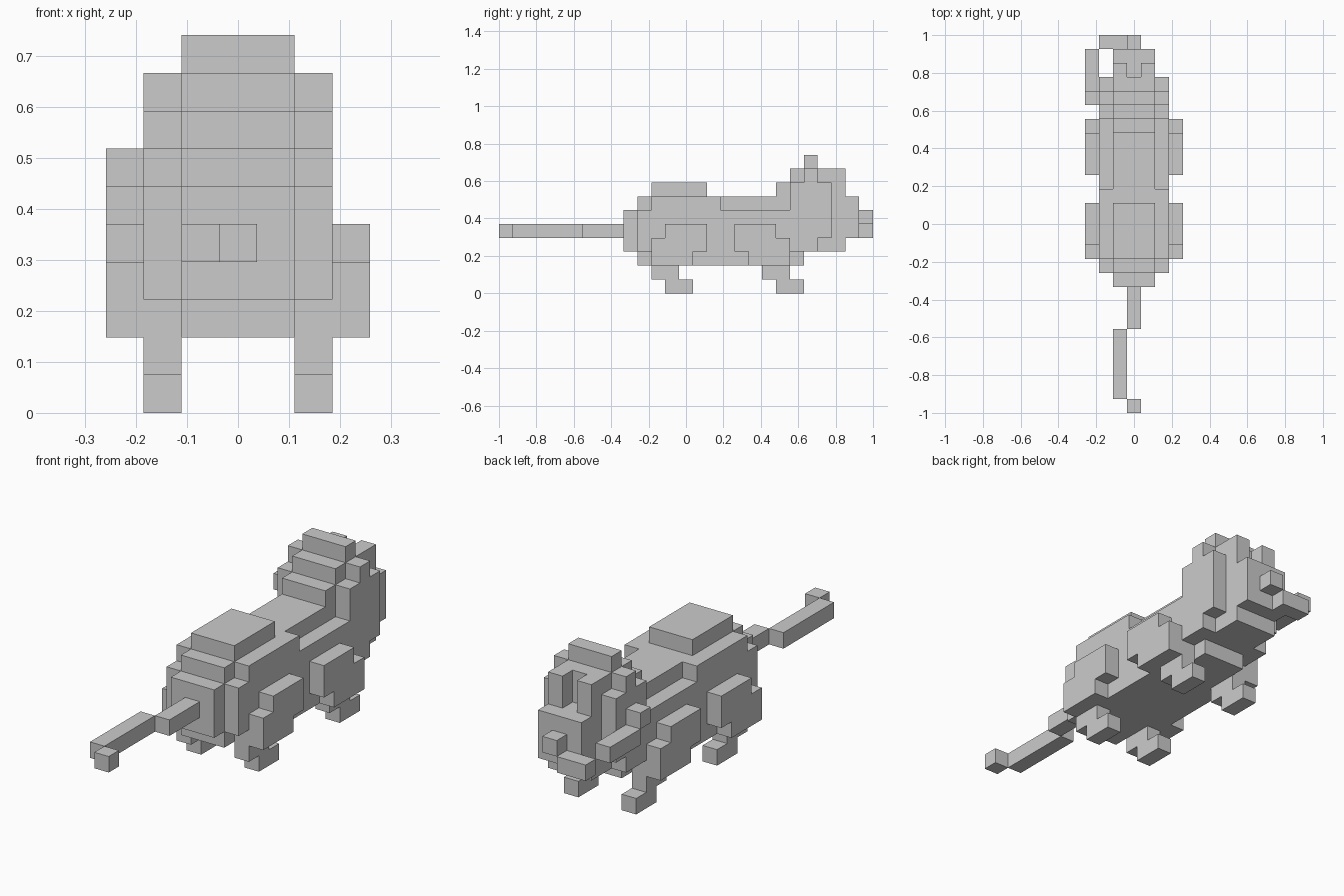
import bpy, bmesh
from mathutils import Vector

if "Cube" in bpy.data.objects:
    bpy.data.objects.remove(bpy.data.objects["Cube"])

U = 2 / 27          # edge of one voxel; x cells are centred, y cells 0..26, z cells 0..9
DIRS = [Vector(d) for d in ((1, 0, 0), (-1, 0, 0), (0, 1, 0), (0, -1, 0), (0, 0, 1), (0, 0, -1))]


def box(x0, x1, y0, y1, z0, z1):
    """Cells: x inclusive, y and z half open."""
    return {(x, y, z) for x in range(x0, x1 + 1) for y in range(y0, y1) for z in range(z0, z1)}


def sym(w, y0, y1, z0, z1):
    return box(-w, w, y0, y1, z0, z1)


def pair(x, y0, y1, z0, z1):
    return box(x, x, y0, y1, z0, z1) | box(-x, -x, y0, y1, z0, z1)


parts = {}

# Barrel-shaped body with rounded rump, raised back and stepped flanks
parts["body"] = (sym(1, 9, 10, 3, 6) | sym(1, 10, 22, 2, 7) | sym(2, 10, 11, 3, 6)
                 | sym(2, 11, 21, 2, 6) | sym(2, 21, 22, 3, 6)
                 | pair(2, 11, 16, 6, 7) | sym(1, 11, 15, 7, 8))

# Head with muzzle, brow columns and crest
parts["head"] = (sym(2, 22, 23, 3, 8) | sym(2, 23, 24, 4, 8) | sym(2, 21, 22, 6, 8)
                 | sym(1, 20, 21, 7, 8) | sym(1, 21, 24, 3, 9) | sym(1, 24, 25, 3, 7)
                 | pair(1, 24, 25, 7, 9) | sym(1, 25, 26, 4, 7) | sym(1, 22, 23, 9, 10))
parts["ears"] = pair(2, 22, 23, 8, 9)

# Curling snout that wraps round to one side
parts["snout"] = (box(0, 0, 26, 27, 5, 6) | box(-2, -1, 26, 27, 4, 5)
                  | box(-3, -3, 23, 26, 5, 6) | box(-3, -3, 22, 23, 6, 7))

# Thighs and feet
parts["hind_legs"] = (pair(3, 12, 15, 4, 5) | pair(3, 11, 15, 3, 4) | pair(3, 11, 14, 2, 3)
                      | pair(2, 11, 13, 1, 2) | pair(2, 12, 14, 0, 1))
parts["front_legs"] = (pair(3, 17, 20, 4, 5) | pair(3, 17, 21, 3, 4) | pair(3, 18, 21, 2, 3)
                       | pair(2, 19, 21, 1, 2) | pair(2, 20, 22, 0, 1))

# Kinked tail
parts["tail"] = box(0, 0, 0, 1, 4, 5) | box(-1, -1, 1, 6, 4, 5) | box(0, 0, 6, 9, 4, 5)

parts["head"] -= parts["body"]
solid = set().union(*parts.values())


def build(name, cells):
    """Skin only the exposed cell faces."""
    bm = bmesh.new()
    verts = {}

    def vert(p):
        key = tuple(round(c * 2) for c in p)
        if key not in verts:
            verts[key] = bm.verts.new((p.x * U, p.y * U - 1, p.z * U))
        return verts[key]

    for c in sorted(cells):
        mid = Vector((c[0], c[1] + .5, c[2] + .5))
        for d in DIRS:
            if tuple(int(a + b) for a, b in zip(c, d)) in solid:
                continue
            a = Vector((d.y, d.z, d.x))
            b = d.cross(a)
            bm.faces.new([vert(mid + (d + a * s + b * t) / 2)
                          for s, t in ((-1, -1), (1, -1), (1, 1), (-1, 1))])
    mesh = bpy.data.meshes.new(name)
    bm.to_mesh(mesh)
    bm.free()
    bpy.context.collection.objects.link(bpy.data.objects.new(name, mesh))


for part_name, part_cells in parts.items():
    build(part_name, part_cells)
